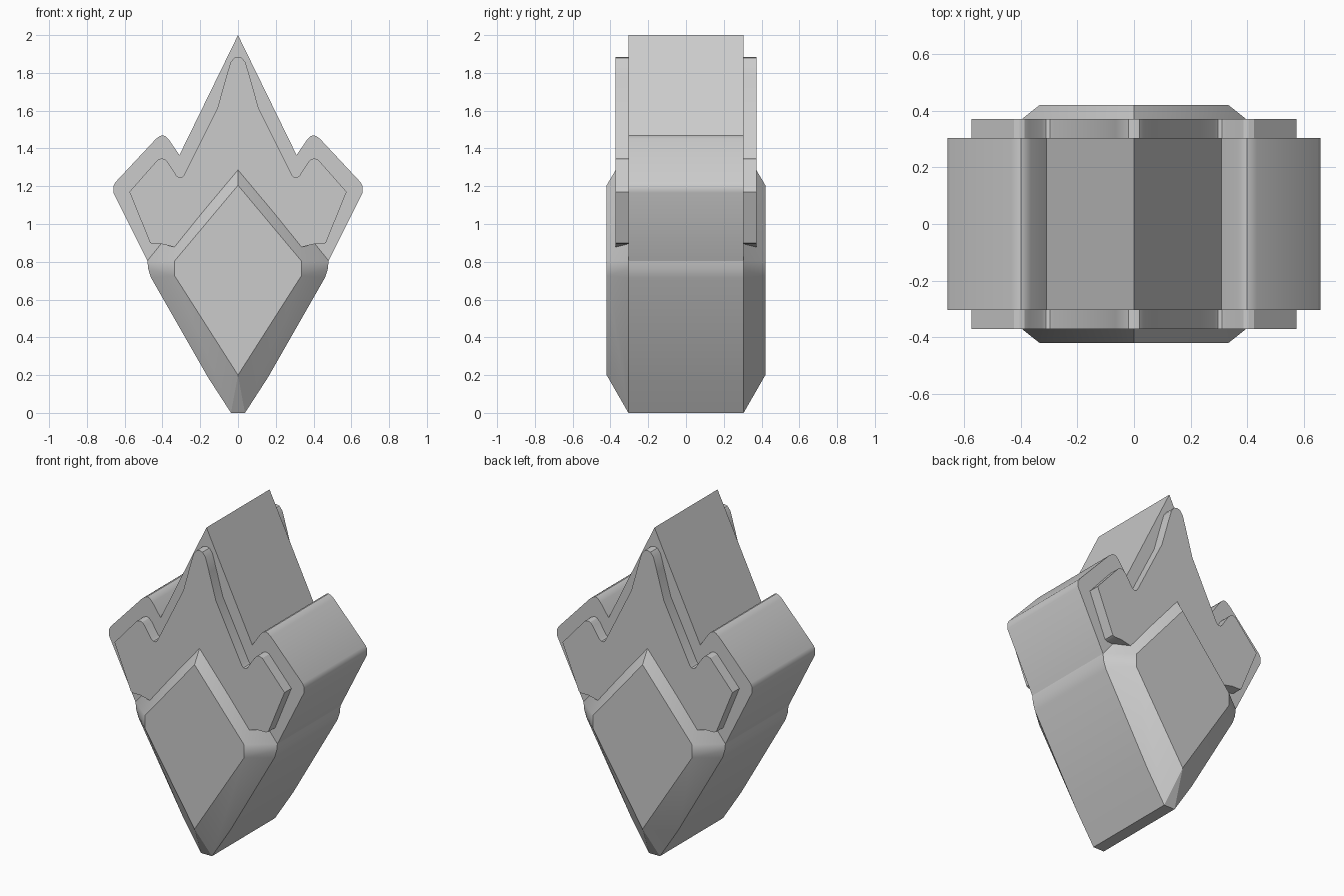
import bpy
import bmesh

if "Cube" in bpy.data.objects:
    bpy.data.objects.remove(bpy.data.objects["Cube"])

grey = bpy.data.materials.new("plain grey")
grey.use_nodes = True
colour = (0.6, 0.6, 0.6, 1)
grey.diffuse_color = colour
grey.node_tree.nodes["Principled BSDF"].inputs["Base Color"].default_value = colour


def mirrored(half):
    """Close a right-hand outline by mirroring it across x = 0."""
    return half + [(-x, z) for x, z in reversed(half) if x > 0]


def finish(bm, name):
    bmesh.ops.recalc_face_normals(bm, faces=bm.faces)
    mesh = bpy.data.meshes.new(name)
    bm.to_mesh(mesh)
    bm.free()
    mesh.materials.append(grey)
    obj = bpy.data.objects.new(name, mesh)
    bpy.context.collection.objects.link(obj)
    bpy.ops.object.select_all(action='DESELECT')
    obj.select_set(True)
    bpy.context.view_layer.objects.active = obj
    bpy.ops.object.shade_smooth_by_angle(angle=0.5)
    return obj


def slab(name, half, y0, y1):
    """Extrude a mirrored outline from y0 to y1."""
    bm = bmesh.new()
    face = bm.faces.new([bm.verts.new((x, y0, z)) for x, z in mirrored(half)])
    new = bmesh.ops.extrude_face_region(bm, geom=[face])["geom"]
    bmesh.ops.translate(bm, vec=(0, y1 - y0, 0),
                        verts=[v for v in new if isinstance(v, bmesh.types.BMVert)])
    return finish(bm, name)


# Winged backing block with a tall central spike
slab("winged_block",
     [(0, 2), (0.31, 1.365), (0.365, 1.445), (0.385, 1.465), (0.4, 1.47),
      (0.415, 1.465), (0.435, 1.45), (0.65, 1.22), (0.66, 1.2), (0.66, 1.165),
      (0.48, 0.805), (0.46, 0.75), (0, 0.5)], -0.305, 0.305)

# Raised inset plates on front and back
plate = [(0, 1.885), (0.02, 1.88), (0.04, 1.855), (0.065, 1.77), (0.11, 1.61),
         (0.285, 1.26), (0.297, 1.247), (0.312, 1.246), (0.325, 1.255),
         (0.37, 1.325), (0.388, 1.343), (0.405, 1.347), (0.425, 1.34),
         (0.575, 1.17), (0.465, 0.9), (0.45, 0.893), (0.4, 0.893), (0, 0.8)]
slab("front_plate", plate, -0.372, -0.29)
slab("back_plate", plate, 0.29, 0.372)

# Faceted gem body
girdle = [(0, 1.4), (0.48, 0.805), (0.475, 0.76), (0.46, 0.715),
          (0.16, 0.19), (0.037, 0)]
table = [(0, 1.205), (0.335, 0.805), (0.335, 0.725), (0, 0.2)]
bm = bmesh.new()
for side in (-1, 1):
    for outline, y in ((girdle, 0.305), (table, 0.42)):
        for x, z in mirrored(outline):
            bm.verts.new((x, side * y, z))
bmesh.ops.convex_hull(bm, input=bm.verts)
bmesh.ops.dissolve_limit(bm, angle_limit=0.01, verts=bm.verts, edges=bm.edges)
finish(bm, "gem_body")
